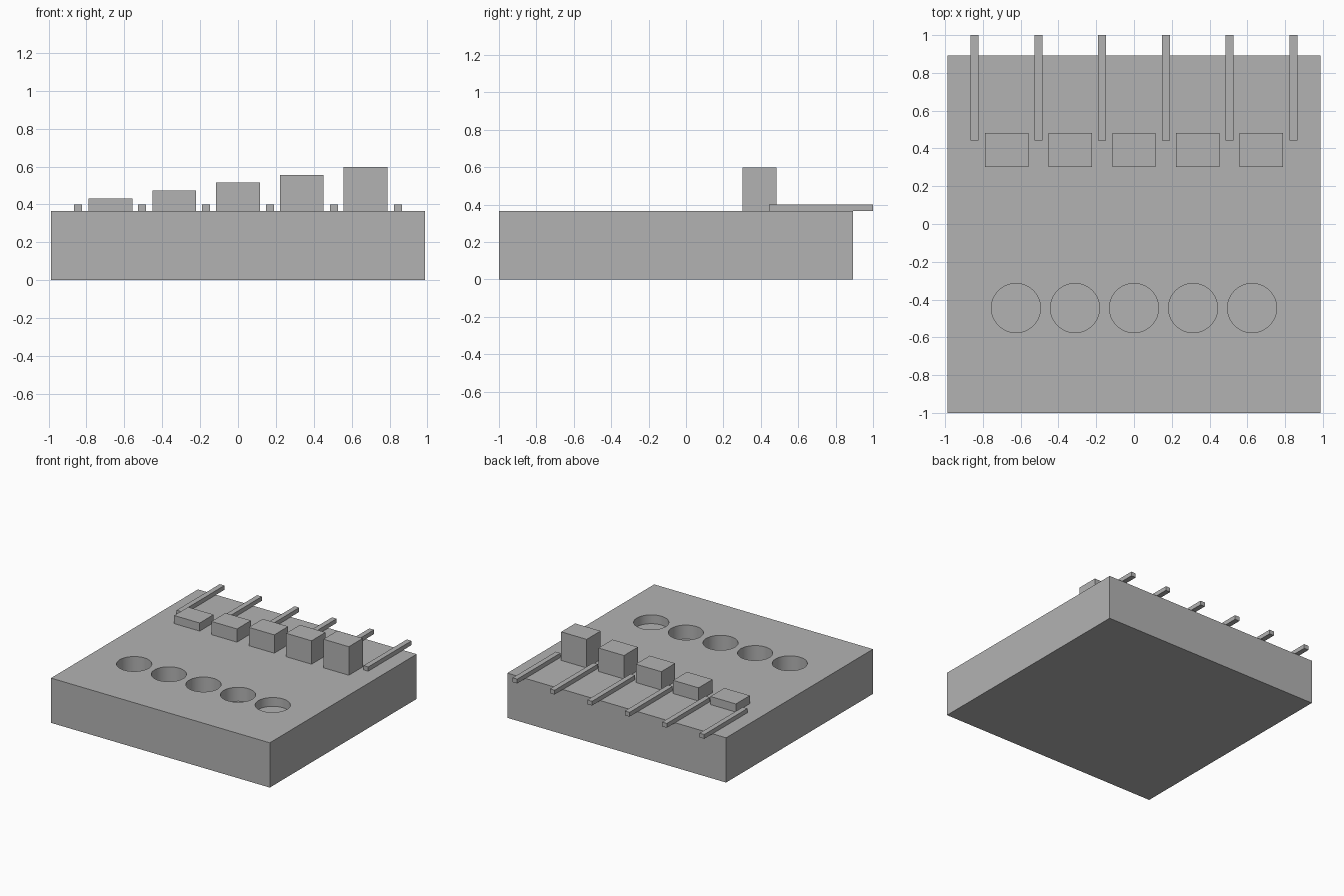
import bpy

default = bpy.data.objects.get("Cube")
if default:
    bpy.data.objects.remove(default, do_unlink=True)

grey = bpy.data.materials.new("plain grey")
grey.use_nodes = True
COLOUR = (0.45, 0.45, 0.45, 1)
grey.diffuse_color = COLOUR
grey.node_tree.nodes["Principled BSDF"].inputs["Base Color"].default_value = COLOUR

TOP = 0.365


def box(name, x, y, z):
    """Box from (low, high) ranges along each axis."""
    bpy.ops.mesh.primitive_cube_add(size=1)
    obj = bpy.context.object
    obj.name = name
    obj.location = [(a + b) / 2 for a, b in (x, y, z)]
    obj.scale = [b - a for a, b in (x, y, z)]
    bpy.ops.object.transform_apply(location=True, rotation=False, scale=True)
    obj.data.materials.append(grey)
    return obj


# Thick base slab
base = box("base_slab", (-0.987, 0.987), (-1, 0.893), (0, TOP))

# Row of round wells, getting shallower towards +x
for i in range(5):
    depth = 0.24 - 0.042 * i
    bpy.ops.mesh.primitive_cylinder_add(
        vertices=64, radius=0.13, depth=2 * depth,
        location=(0.3125 * (i - 2), -0.445, TOP))
    cutter = bpy.context.object
    cutter.name = "well_cutter"
    cutter.hide_render = True
    cutter.data.materials.append(grey)
    cut = base.modifiers.new("well", "BOOLEAN")
    cut.operation = "DIFFERENCE"
    cut.solver = "EXACT"
    cut.object = cutter
    bpy.context.view_layer.objects.active = base
    bpy.ops.object.modifier_apply(modifier=cut.name)
    bpy.data.objects.remove(cutter, do_unlink=True)

bpy.ops.object.select_all(action="DESELECT")
base.select_set(True)
bpy.context.view_layer.objects.active = base
bpy.ops.object.shade_smooth_by_angle()

# Blocks stepping up towards +x
for i in range(5):
    x = 0.3365 * (i - 2)
    box(f"step_block_{i + 1}", (x - 0.115, x + 0.115), (0.303, 0.483),
        (TOP, 0.431 + 0.0417 * i))

# Thin rails between the blocks, overhanging the back edge
for i in range(6):
    x = 0.3375 * (i - 2.5)
    box(f"rail_{i + 1}", (x - 0.021, x + 0.021), (0.443, 1), (TOP, 0.4))
